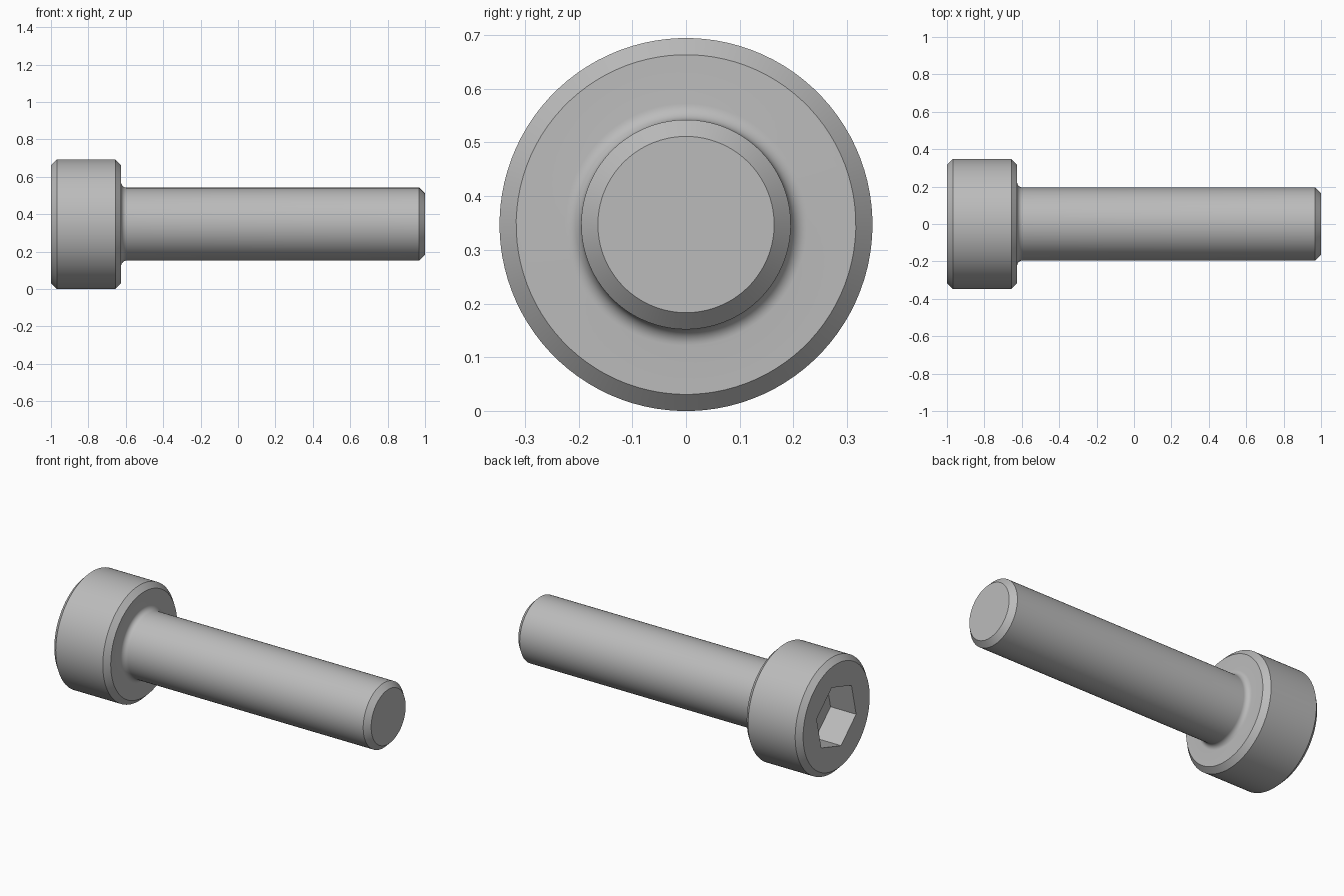
import bpy
import bmesh
import math

cube = bpy.data.objects.get("Cube")
if cube:
    bpy.data.objects.remove(cube)

SEGMENTS = 96
HEAD_R, SHANK_R, CHAMFER, FILLET = 0.347, 0.195, 0.031, 0.03
FRONT, SHOULDER, TIP = -1.0, -0.625, 1.0
SOCKET_R, SOCKET_DEPTH = 0.196, 0.17
SOCKET_TURN = math.radians(17)

# Steel material
steel = bpy.data.materials.new("grey_steel")
steel.use_nodes = True
colour = (0.5, 0.5, 0.5, 1)
steel.diffuse_color = colour
bsdf = steel.node_tree.nodes["Principled BSDF"]
bsdf.inputs["Base Color"].default_value = colour


def hexagon_scale(angle):
    """Distance to a unit hexagon's outline, with a corner at angle zero."""
    sixth = math.pi / 3
    return math.cos(sixth / 2) / math.cos(angle % sixth - sixth / 2)


def add_ring(bm, x, radius, hexagonal=False):
    ring = []
    for i in range(SEGMENTS):
        angle = math.tau * i / SEGMENTS
        r = radius * hexagon_scale(angle) if hexagonal else radius
        turn = angle + SOCKET_TURN
        ring.append(bm.verts.new((x, r * math.cos(turn), HEAD_R + r * math.sin(turn))))
    return ring


# Profile from the socket floor, over the head and along the shank
profile = [
    (FRONT + SOCKET_DEPTH, SOCKET_R, True),
    (FRONT, SOCKET_R, True),
    (FRONT, HEAD_R - CHAMFER, False),
    (FRONT + CHAMFER, HEAD_R, False),
    (SHOULDER - CHAMFER, HEAD_R, False),
    (SHOULDER, HEAD_R - CHAMFER, False),
]
# Rounded fillet under the head
for step in range(9):
    a = math.pi / 2 * step / 8
    profile.append((SHOULDER + FILLET * (1 - math.cos(a)),
                    SHANK_R + FILLET * (1 - math.sin(a)), False))
# Chamfered tip
profile += [(TIP - CHAMFER, SHANK_R, False), (TIP, SHANK_R - CHAMFER, False)]

bm = bmesh.new()
rings = [add_ring(bm, *point) for point in profile]
for a, b in zip(rings, rings[1:]):
    for i in range(SEGMENTS):
        j = (i + 1) % SEGMENTS
        bm.faces.new((a[i], a[j], b[j], b[i]))
bm.faces.new(rings[0])
bm.faces.new(rings[-1])
bmesh.ops.recalc_face_normals(bm, faces=bm.faces)

mesh = bpy.data.meshes.new("socket_head_screw")
bm.to_mesh(mesh)
bm.free()
mesh.materials.append(steel)
screw = bpy.data.objects.new("socket_head_screw", mesh)
bpy.context.collection.objects.link(screw)

# Smooth round surfaces, sharp chamfers and socket corners
bpy.ops.object.select_all(action="DESELECT")
screw.select_set(True)
bpy.context.view_layer.objects.active = screw
bpy.ops.object.shade_smooth_by_angle(angle=math.radians(30))
